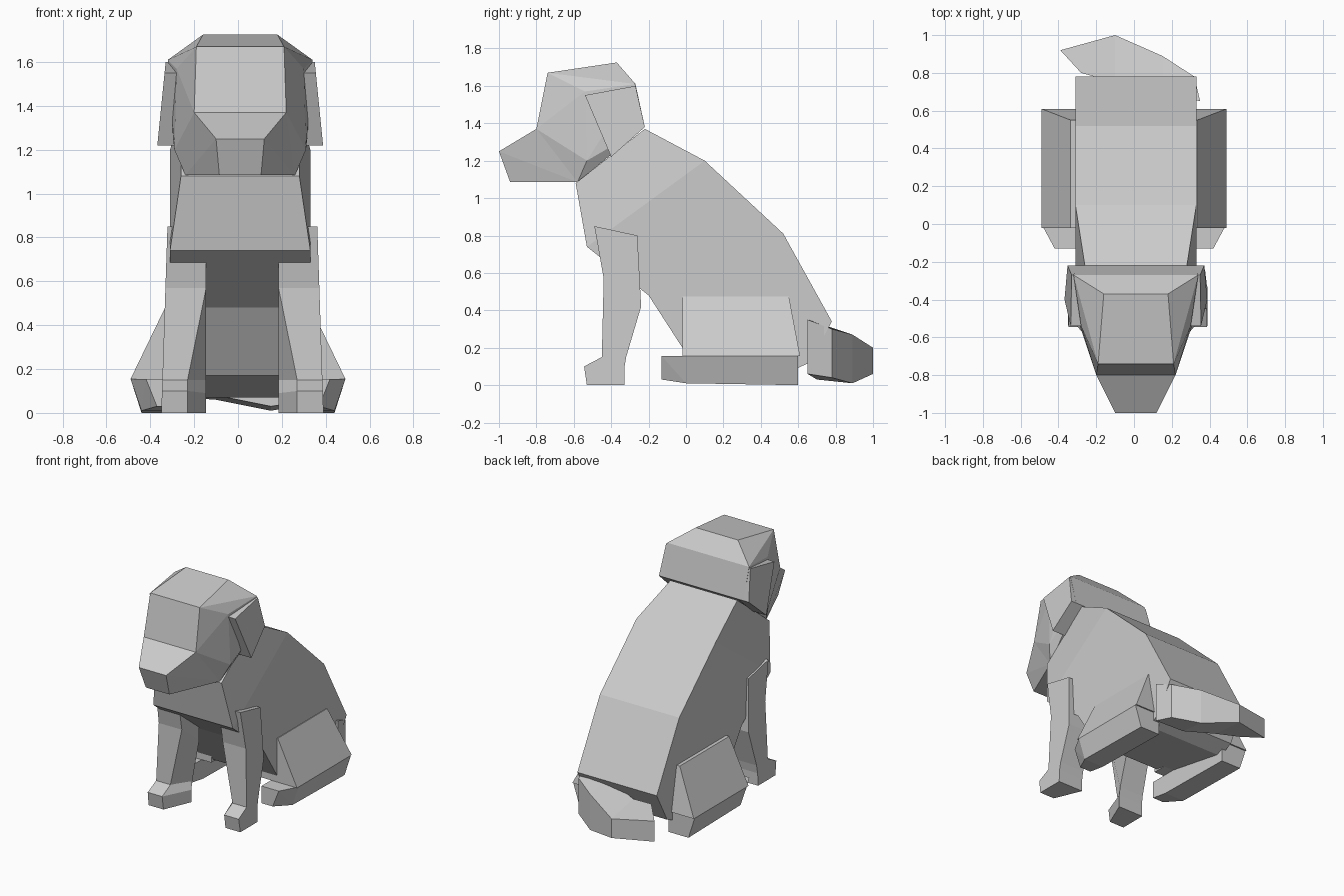
import bpy, bmesh

if "Cube" in bpy.data.objects:
    bpy.data.objects.remove(bpy.data.objects["Cube"], do_unlink=True)

grey = bpy.data.materials.new("plain_grey")
grey.use_nodes = True
grey.diffuse_color = (.6, .6, .6, 1)
grey.node_tree.nodes["Principled BSDF"].inputs["Base Color"].default_value = grey.diffuse_color


def finish(name, bm):
    bmesh.ops.recalc_face_normals(bm, faces=bm.faces)
    mesh = bpy.data.meshes.new(name)
    bm.to_mesh(mesh)
    bm.free()
    mesh.materials.append(grey)
    bpy.context.collection.objects.link(bpy.data.objects.new(name, mesh))


def loft(name, rings):
    """Skin a row of closed rings and cap both ends."""
    bm = bmesh.new()
    rows = [[bm.verts.new(point) for point in ring] for ring in rings]
    count = len(rows[0])
    for low, high in zip(rows, rows[1:]):
        for i in range(count):
            j = (i + 1) % count
            bm.faces.new((low[i], low[j], high[j], high[i]))
    bm.faces.new(rows[0])
    bm.faces.new(rows[-1])
    finish(name, bm)


def band(name, front, back, inner, outer):
    """Loft from a front and a back outline in (y, z); rules give both x limits."""
    loft(name, [[(inner(*f), *f), (outer(*f), *f), (outer(*b), *b), (inner(*b), *b)]
                for f, b in zip(front, back)])


def hull(name, points):
    """Wrap a faceted convex shell around the points."""
    bm = bmesh.new()
    for point in points:
        bm.verts.new(point)
    bmesh.ops.convex_hull(bm, input=bm.verts)
    loose = [vert for vert in bm.verts if not vert.link_faces]
    bmesh.ops.delete(bm, geom=loose, context="VERTS")
    bmesh.ops.dissolve_limit(bm, angle_limit=.03, verts=bm.verts, edges=bm.edges)
    finish(name, bm)


def both_sides(points):
    return [(middle + side * x, y, z) for x, y, z in points for side in (1, -1)]


middle = .01


# Torso narrows at the neck
def torso_width(y, z):
    return .27 if z > 1 and y < 0 else .32


band("torso",
     front=[(-.59, 1.08), (-.53, .74), (-.2, .48), (0, .17), (.55, .07)],
     back=[(-.22, 1.37), (.1, 1.2), (.52, .81), (.78, .34), (.66, .12)],
     inner=lambda y, z: middle - torso_width(y, z),
     outer=lambda y, z: middle + torso_width(y, z))

# Head: skull and muzzle meet along the brow and jaw
brow, jaw = (.21, -.8, 1.37), (.25, -.58, 1.085)
forehead, crown = (.2, -.74, 1.67), (.17, -.37, 1.725)
temple, cheek = (.29, -.54, 1.57), (.3, -.53, 1.2)
nape_top, nape = (.33, -.27, 1.61), (.32, -.22, 1.38)
nose, chin = (.11, -1, 1.25), (.095, -.94, 1.085)
hull("skull", both_sides([brow, jaw, forehead, crown, temple, cheek, nape_top, nape]))
hull("muzzle", both_sides([brow, jaw, nose, chin]))

for label, side in (("left", 1), ("right", -1)):
    # Ear flap flares outward toward its lower tip
    ear = [(-.54, 1.55), (-.27, 1.6), (-.22, 1.38), (-.4, 1.22)]
    hull(label + "_ear", [(middle + side * x, y, z) for y, z in ear
                          for x in (.27, .34 + (1.6 - z) / 10)])

    # Front leg: the shin and paw are narrower at the front than behind
    band(label + "_front_leg",
         front=[(-.53, 0), (-.545, .1), (-.45, .15), (-.44, .57), (-.49, .85)],
         back=[(-.33, 0), (-.33, .09), (-.32, .15), (-.24, .42), (-.26, .8)],
         inner=lambda y, z: .02 + side * (.25 if y < -.4 and z < .5 else .165),
         outer=lambda y, z: .02 + side * (.37 - z / 30))

    # Thigh slab leans outward down to the long low foot
    hull(label + "_thigh", [(side * x, y, z)
                            for outer, z, end in ((.335, .475, .55), (.49, .155, .61))
                            for x in (.2, outer) for y in (-.02, end)])
    hull(label + "_hind_foot", [(side * x, y, z)
                                for y, trim, sole in ((-.13, .07, .03), (0, 0, .01), (.6, 0, 0))
                                for outer, z in ((.49, .155), (.44, sole))
                                for x in (.28, outer - trim)])

# Tail sweeps round behind the torso: inner x, y, outer x, y, underside, top
sweep = [
    (.35, .65, .32, .78, .06, .35),
    (.15, .7, .15, .89, .03, .32),
    (-.1, .75, -.1, 1, .08, .25),
    (-.28, .8, -.39, .92, .1, .28),
]
loft("tail", [[(ix, iy, low), (ix, iy, top), (ox, oy, top - .05), (ox, oy, low - .02)]
              for ix, iy, ox, oy, low, top in sweep])
